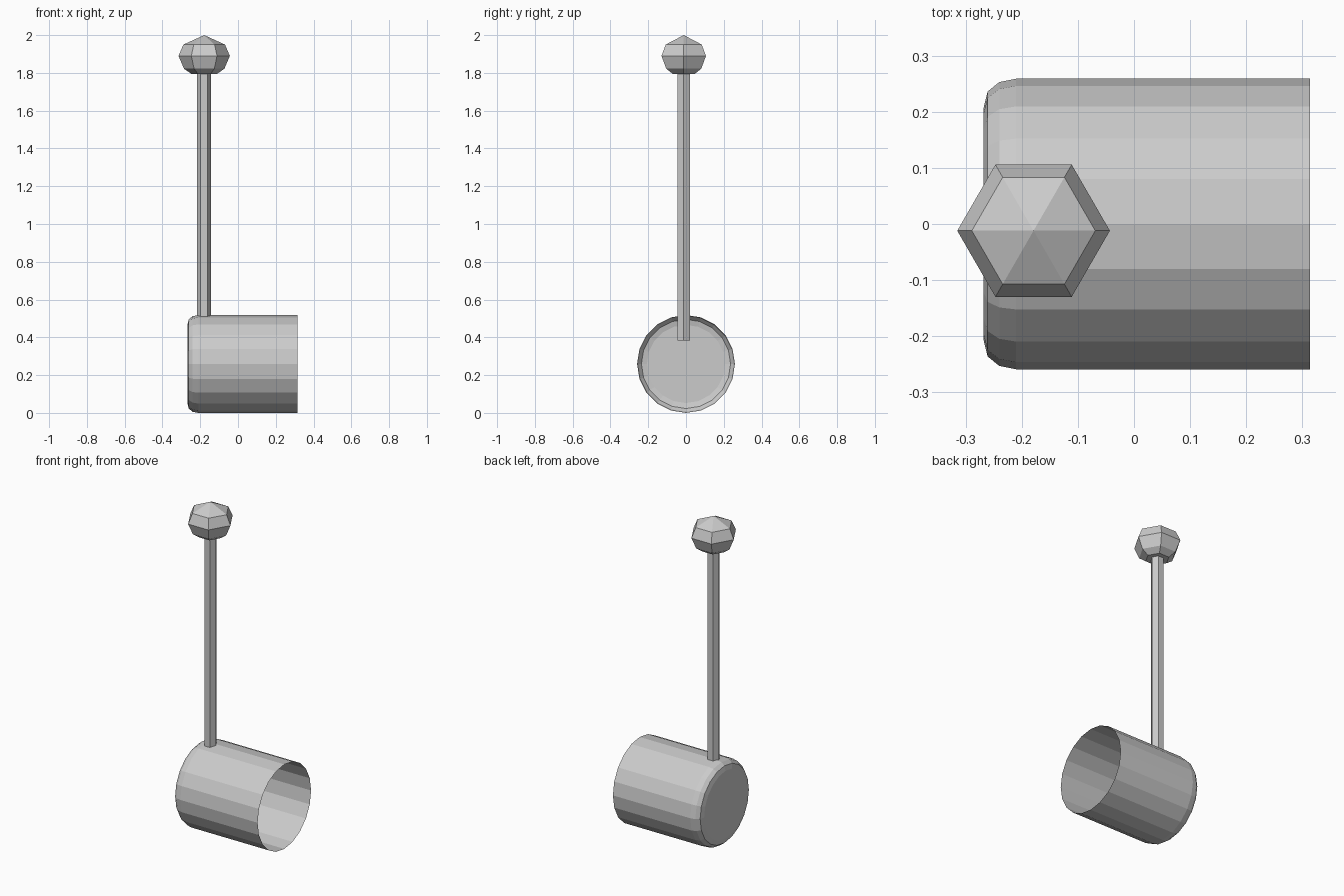
import bpy, bmesh
from math import cos, sin, pi
from mathutils import Matrix

if "Cube" in bpy.data.objects:
    bpy.data.objects.remove(bpy.data.objects["Cube"])


def lathe(name, profile, sides, matrix):
    """Spin (radius, height) points round z; radius 0 gives a single tip point."""
    bm = bmesh.new()
    rings = []
    for r, h in profile:
        n = 1 if r == 0 else sides
        rings.append([bm.verts.new((r * cos(2 * pi * i / sides),
                                    r * sin(2 * pi * i / sides), h))
                      for i in range(n)])
    for a, b in zip(rings, rings[1:]):
        for i in range(sides):
            j = (i + 1) % sides
            if len(a) == 1:
                bm.faces.new((a[0], b[j], b[i]))
            elif len(b) == 1:
                bm.faces.new((a[i], a[j], b[0]))
            else:
                bm.faces.new((a[i], a[j], b[j], b[i]))
    # flat cap on the first ring
    if len(rings[0]) > 1:
        bm.faces.new(rings[0][::-1])
    bm.transform(matrix)
    mesh = bpy.data.meshes.new(name)
    bm.to_mesh(mesh)
    bm.free()
    ob = bpy.data.objects.new(name, mesh)
    bpy.context.collection.objects.link(ob)
    return ob


# open-ended cup lying on its side, mouth towards +x
lathe("ladle_cup",
      [(0.207, -0.268), (0.236, -0.261), (0.253, -0.24), (0.259, -0.21), (0.259, 0.314)],
      20, Matrix.Translation((0, 0, 0.259)) @ Matrix.Rotation(pi / 2, 4, 'Y'))

# six-sided handle rod, its foot ending inside the cup
stem = Matrix.Translation((-0.179, -0.012, 0))
lathe("handle_rod", [(0.037, 0.382), (0.037, 1.80)], 6, stem)

# faceted knob at the top of the rod
lathe("handle_knob",
      [(0.068, 1.795), (0.107, 1.822), (0.136, 1.89), (0.11, 1.95), (0, 2.0)],
      6, stem)
